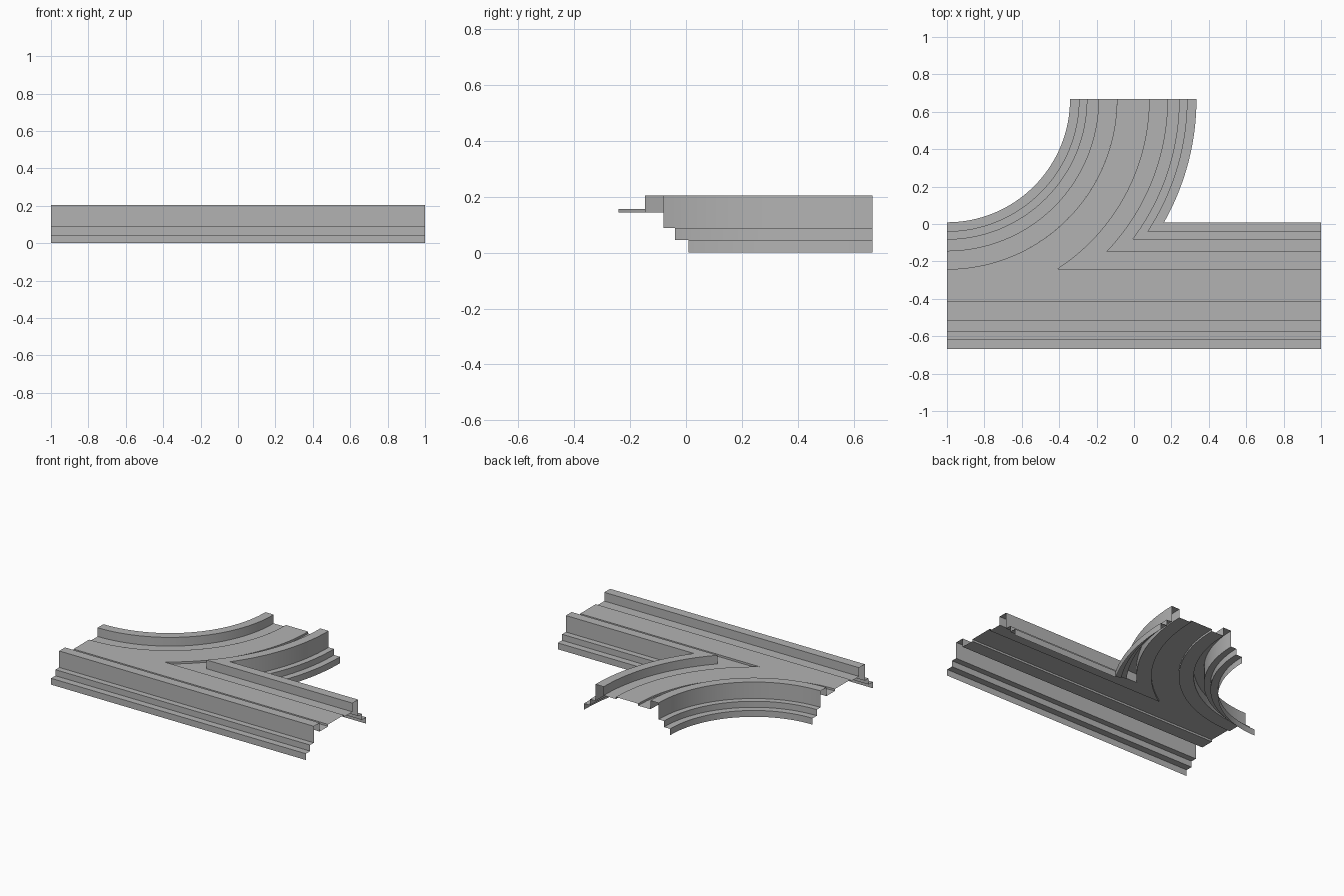
import bpy
import bmesh
from math import sin, cos, acos, pi, radians

cube = bpy.data.objects.get("Cube")
if cube:
    bpy.data.objects.remove(cube)

AXIS_Y = -0.329          # centre line of the straight road
END_Y = 0.667            # end of the branch and centre of its bend
R = END_Y - AXIS_Y       # bend radius of the branch centre line
DECK_HALF = 0.0875
DECK_Z = 0.157
STEPS = 32

# Half cross-section (offset from centre line, height), running outwards
PARTS = {
    "gutter": [(DECK_HALF, DECK_Z), (DECK_HALF, 0.143), (0.183, 0.143)],
    "parapet": [(0.183, 0.143), (0.183, 0.205), (0.248, 0.205), (0.248, 0.088)],
    "plinth": [(0.248, 0.088), (0.29, 0.088), (0.29, 0.045),
               (0.338, 0.045), (0.338, 0)],
}

grey = bpy.data.materials.new("concrete_grey")
grey.use_nodes = True
colour = (0.45, 0.45, 0.45, 1)
grey.diffuse_color = colour
grey.node_tree.nodes["Principled BSDF"].inputs["Base Color"].default_value = colour


def loft(name, rows, flip=False):
    """Skin neighbouring rows of points with quads."""
    bm = bmesh.new()
    grid = [[bm.verts.new(p) for p in row] for row in rows]
    for a, b in zip(grid, grid[1:]):
        for i in range(len(a) - 1):
            quad = [a[i], a[i + 1], b[i + 1], b[i]]
            bm.faces.new(quad[::-1] if flip else quad)
    bmesh.ops.remove_doubles(bm, verts=bm.verts, dist=1e-5)
    mesh = bpy.data.meshes.new(name)
    bm.to_mesh(mesh)
    bm.free()
    mesh.materials.append(grey)
    obj = bpy.data.objects.new(name, mesh)
    bpy.context.collection.objects.link(obj)
    bpy.ops.object.select_all(action="DESELECT")
    obj.select_set(True)
    bpy.context.view_layer.objects.active = obj
    bpy.ops.object.shade_smooth_by_angle(angle=radians(30))


def bend_point(r, a, z):
    return (-1 + r * sin(a), END_Y - r * cos(a), z)


def bend_row(r, z, start=0.0):
    """Arc from a start angle to the branch end."""
    return [bend_point(r, start + (pi / 2 - start) * i / STEPS, z)
            for i in range(STEPS + 1)]


def meet(o):
    """Angle where the outer arc crosses the straight line of equal offset."""
    return acos((R - o) / (R + o))


def straight_row(o, z, start=-1.0):
    return [(start, AXIS_Y + o, z), (1, AXIS_Y + o, z)]


# Road decks: the straight one, then the branch merging into it
loft("straight_deck", [straight_row(-DECK_HALF, DECK_Z), straight_row(DECK_HALF, DECK_Z)])
inner = R - DECK_HALF
knee = meet(DECK_HALF)
angles = [knee * i / 12 for i in range(12)]
angles += [knee + (pi / 2 - knee) * i / STEPS for i in range(STEPS + 1)]
loft("branch_deck", [
    [bend_point(min(R + DECK_HALF, inner / cos(min(a, knee))), a, DECK_Z) for a in angles],
    [bend_point(inner, a, DECK_Z) for a in angles]])

# Edges: front, inside of the bend, and the mitred corner on the other side
for part, profile in PARTS.items():
    loft("front_" + part, [straight_row(-o, z) for o, z in profile], flip=True)
    loft("bend_inner_" + part, [bend_row(R - o, z) for o, z in profile])
    loft("bend_outer_" + part,
         [bend_row(R + o, z, meet(o)) for o, z in profile], flip=True)
    loft("back_" + part,
         [straight_row(o, z, -1 + (R + o) * sin(meet(o))) for o, z in profile])
